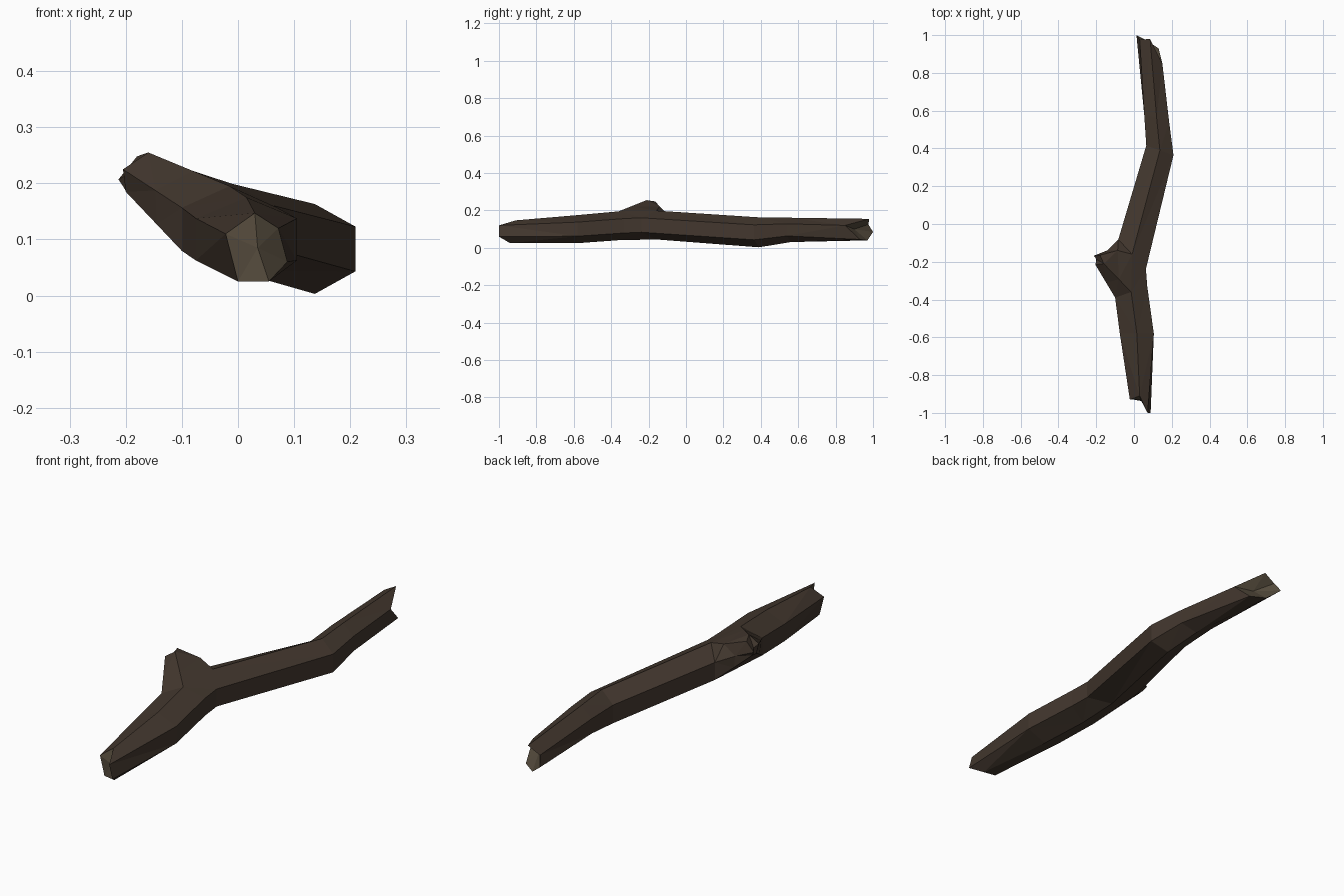
import bpy, bmesh
from mathutils import Vector

if "Cube" in bpy.data.objects:
    bpy.data.objects.remove(bpy.data.objects["Cube"])


def material(name, rgb):
    m = bpy.data.materials.new(name)
    m.diffuse_color = (*rgb, 1)
    m.use_nodes = True
    m.node_tree.nodes["Principled BSDF"].inputs["Base Color"].default_value = m.diffuse_color
    return m


bark = material("dark bark", (0.055, 0.038, 0.027))
wood = material("broken wood", (0.085, 0.066, 0.043))

# six-sided section, corner order: top, upper left, lower left, bottom, lower right, upper right
HEX = [(0, 1), (-1, .5), (-1, -.5), (0, -1), (1, -.5), (1, .5)]


def section(cx, cy, cz, rx, rz, skew=0.0):
    return [(cx + u * rx, cy + u * rx * skew, cz + v * rz) for u, v in HEX]


bm = bmesh.new()


def ring(points):
    return [bm.verts.new(p) for p in points]


def bridge(a, b, skip=()):
    n = len(a)
    for i in range(n):
        if i not in skip:
            j = (i + 1) % n
            bm.faces.new((a[i], a[j], b[j], b[i]))


def cap(loop, centre, mat):
    c = bm.verts.new(centre)
    for i in range(len(loop)):
        f = bm.faces.new((loop[i], loop[(i + 1) % len(loop)], c))
        f.material_index = mat


# trunk: jagged front end, four bends, jagged back end
front = ring([(.03, -.91, .147), (-.022, -.93, .11), (0, -.93, .025),
              (.055, -.94, .025), (.088, -1, .06), (.072, -1, .12)])
back = ring([(.085, .98, .155), (.03, .975, .125), (.013, 1, .085),
             (.07, .97, .04), (.13, .93, .045), (.15, .85, .12)])
swell = ring(section(.015, -.58, .1, .09, .075))
fork_a = ring(section(-.015, -.36, .118, .085, .077, .35))
fork_b = ring(section(-.01, -.16, .122, .073, .077, -1.07))
bend = ring(section(.137, .39, .083, .072, .08, -.35))
taper = ring(section(.12, .56, .096, .066, .065, -.3))
rings = [front, swell, fork_a, fork_b, bend, taper, back]
for a, b in zip(rings, rings[1:]):
    bridge(a, b, skip=(0, 1) if a is fork_a else ())
cap(front, (.035, -.93, .085), 1)
cap(back, (.085, .9, .1), 1)

# side stub grows out of the opening left between the two fork rings
opening = fork_a[:3] + fork_b[2::-1]
tip = ring([(-.16, -.21, .255), (-.205, -.215, .225), (-.2, -.205, .185),
            (-.2, -.175, .187), (-.213, -.168, .207), (-.18, -.165, .248)])
neck = []
for i, (o, t) in enumerate(zip(opening, tip)):
    p = o.co.lerp(t.co, .45)
    if i > 2:
        p.y = -.14
    neck.append(p)
neck = ring(neck)
bridge(opening, neck)
bridge(neck, tip)
cap(tip, (-.198, -.188, .215), 0)

bmesh.ops.recalc_face_normals(bm, faces=bm.faces)
bmesh.ops.triangulate(bm, faces=[f for f in bm.faces if len(f.verts) > 3])
mesh = bpy.data.meshes.new("branch")
bm.to_mesh(mesh)
bm.free()
mesh.materials.append(bark)
mesh.materials.append(wood)
bpy.context.collection.objects.link(bpy.data.objects.new("branch", mesh))
